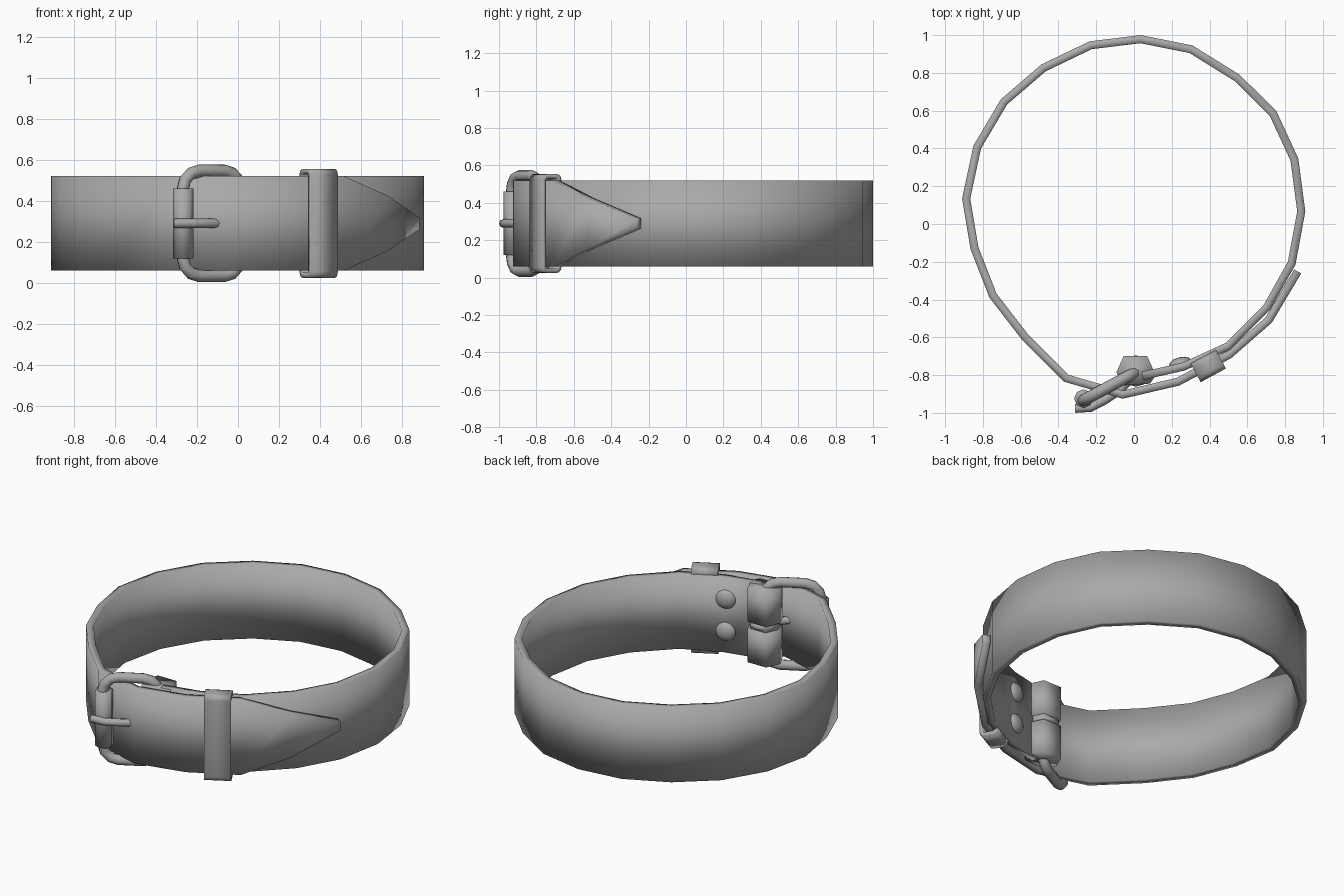
import bpy, bmesh, math
from mathutils import Vector

if "Cube" in bpy.data.objects:
    bpy.data.objects.remove(bpy.data.objects["Cube"])

ZC = 0.29  # mid height of the collar

# one dark grey material for leather and metal alike
grey = bpy.data.materials.new("dark_grey")
grey.diffuse_color = (0.4, 0.4, 0.4, 1)
grey.use_nodes = True
grey.node_tree.nodes["Principled BSDF"].inputs["Base Color"].default_value = grey.diffuse_color


def finish(ob):
    # the whole model is smooth shaded, also across its edges
    for p in ob.data.polygons:
        p.use_smooth = True
    ob.data.materials.clear()
    ob.data.materials.append(grey)
    return ob


def from_bm(name, bm):
    bmesh.ops.recalc_face_normals(bm, faces=bm.faces)
    me = bpy.data.meshes.new(name)
    bm.to_mesh(me)
    bm.free()
    ob = bpy.data.objects.new(name, me)
    bpy.context.collection.objects.link(ob)
    return finish(ob)


def tube(name, pts, radius, closed=False):
    cu = bpy.data.curves.new(name, 'CURVE')
    cu.dimensions = '3D'
    cu.bevel_depth = radius
    cu.bevel_resolution = 2
    cu.use_fill_caps = True
    sp = cu.splines.new('POLY')
    sp.points.add(len(pts) - 1)
    for p, c in zip(sp.points, pts):
        p.co = (*c, 1)
    sp.use_cyclic_u = closed
    ob = bpy.data.objects.new(name, cu)
    bpy.context.collection.objects.link(ob)
    bpy.ops.object.select_all(action='DESELECT')
    ob.select_set(True)
    bpy.context.view_layer.objects.active = ob
    bpy.ops.object.convert(target='MESH')
    return finish(bpy.context.object)


def rounded_rect(u0, u1, h, r, n):
    # corner-rounded loop of (u, v) points, v running from -h to h
    out = []
    for cu, cv, a0 in ((u1 - r, h - r, 0), (u0 + r, h - r, 90),
                       (u0 + r, r - h, 180), (u1 - r, r - h, 270)):
        for i in range(n + 1):
            a = math.radians(a0 + 90 * i / n)
            out.append((cu + r * math.cos(a), cv + r * math.sin(a)))
    return out


# strap: outer line from the buckle fold right round to the pointed tip
path = [(0.05, -0.825), (0.27, -0.775), (0.51, -0.665), (0.72, -0.455),
        (0.855, -0.215), (0.907, 0.066), (0.87, 0.347), (0.755, 0.595),
        (0.56, 0.79), (0.31, 0.945), (0.035, 1.0), (-0.235, 0.967),
        (-0.49, 0.845), (-0.705, 0.66), (-0.85, 0.415), (-0.91, 0.135),
        (-0.865, -0.135), (-0.765, -0.39), (-0.595, -0.61), (-0.37, -0.835),
        (-0.06, -0.925), (0.24, -0.855), (0.515, -0.71), (0.73, -0.522),
        (0.885, -0.262)]
taper = {23: 0.135, 24: 0.027}
P = [Vector(p) for p in path]
bm = bmesh.new()
rings = []
for i, p in enumerate(P):
    a = (p - P[max(i - 1, 0)]).normalized()
    b = (P[min(i + 1, len(P) - 1)] - p).normalized()
    t = (a + b).normalized()
    q = p + Vector((-t.y, t.x)) * 0.043
    h = taper.get(i, 0.23)
    rings.append([bm.verts.new((c.x, c.y, ZC + s)) for c, s in
                  ((p, -h), (p, h), (q, h), (q, -h))])
for r, s in zip(rings, rings[1:]):
    for k in range(4):
        bm.faces.new((r[k], r[(k + 1) % 4], s[(k + 1) % 4], s[k]))
bm.faces.new(rings[0])
bm.faces.new(rings[-1])
from_bm("strap", bm)

# fold of strap round the buckle bar, with a prong slot in the middle
fold = [(-0.055, -0.70), (0.07, -0.70), (0.115, -0.80), (0.085, -0.845),
        (-0.06, -0.855), (-0.093, -0.785)]
centre = Vector((0.01, -0.775))
for name, z0, z1, k in (("lower_fold", 0.062, 0.268, 1), ("upper_fold", 0.312, 0.518, 1),
                        ("fold_neck", 0.25, 0.33, 0.85)):
    bm = bmesh.new()
    f = bm.faces.new([bm.verts.new((*(centre + (Vector(p) - centre) * k), z0)) for p in fold])
    ext = bmesh.ops.extrude_face_region(bm, geom=[f])
    bmesh.ops.translate(bm, vec=(0, 0, z1 - z0),
                        verts=[v for v in ext['geom'] if isinstance(v, bmesh.types.BMVert)])
    from_bm(name, bm)

# buckle frame, leaning out from the bar
bar, lean = Vector((0.0, -0.79, ZC)), Vector((-0.88, -0.47, 0)).normalized()
tube("buckle_frame", [bar + lean * u + Vector((0, 0, v))
                      for u, v in rounded_rect(-0.015, 0.305, 0.255, 0.09, 3)], 0.031, True)

# roller on the front bar
bpy.ops.mesh.primitive_cylinder_add(vertices=8, radius=0.05, depth=0.34,
                                    location=(-0.267, -0.925, ZC))
bpy.context.object.name = "roller"
finish(bpy.context.object)

# prong through the strap and over the roller
tube("prong", [(0.0, -0.80, ZC), (-0.07, -0.875, ZC), (-0.15, -0.93, ZC),
               (-0.23, -0.972, ZC), (-0.312, -0.977, ZC)], 0.023)
tube("prong_loop", [(0.01 + 0.063 * math.cos(a * math.pi / 6),
                     -0.778 + 0.063 * math.sin(a * math.pi / 6), ZC)
                    for a in range(12)], 0.02, True)

# keeper loop around both strap layers
along = Vector((0.88, 0.475, 0)).normalized()
depth = Vector((along.y, -along.x, 0))
mid = Vector((0.393, -0.752, ZC))
outer = rounded_rect(-0.056, 0.056, 0.265, 0.03, 3)
inner = rounded_rect(-0.038, 0.038, 0.24, 0.015, 3)
bm = bmesh.new()
loops = [[bm.verts.new(mid + along * s + depth * u + Vector((0, 0, v))) for u, v in sec]
         for s, sec in ((-0.076, inner), (-0.076, outer), (0.076, outer), (0.076, inner))]
n = len(outer)
for j in range(4):
    A, B = loops[j], loops[(j + 1) % 4]
    for k in range(n):
        bm.faces.new((A[k], A[(k + 1) % n], B[(k + 1) % n], B[k]))
from_bm("keeper", bm)

# two domed rivets inside the strap
for i, z in enumerate((0.19, 0.39)):
    bpy.ops.mesh.primitive_uv_sphere_add(segments=12, ring_count=8, radius=1,
                                         location=(0.245, -0.739, z),
                                         scale=(0.062, 0.034, 0.058),
                                         rotation=(0, 0, math.radians(15)))
    bpy.context.object.name = f"rivet_{i + 1}"
    finish(bpy.context.object)
